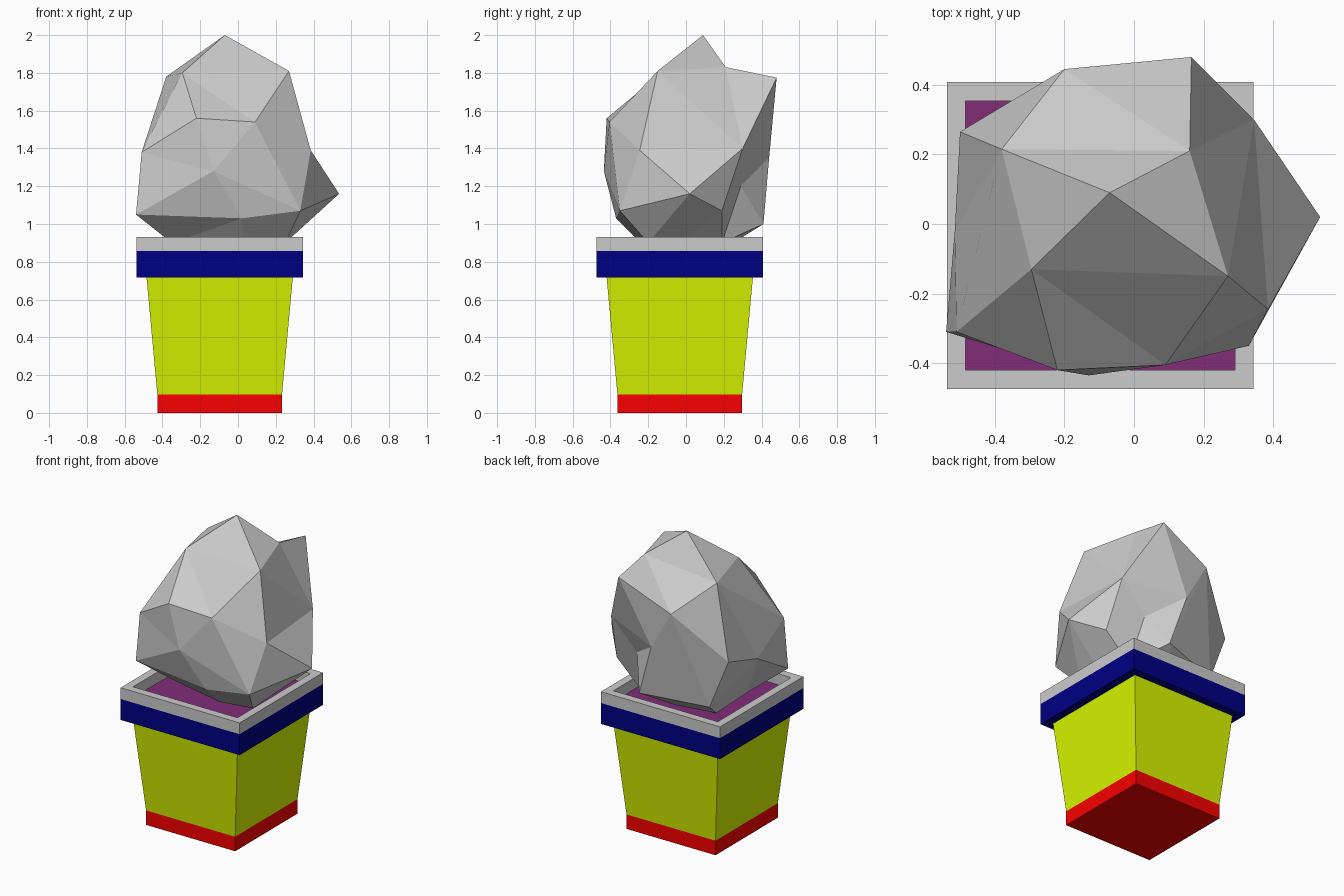
import bpy, bmesh
from mathutils import Vector

if "Cube" in bpy.data.objects:
    bpy.data.objects.remove(bpy.data.objects["Cube"])

CX, CY = -0.097, -0.033   # pot axis


def finish(bm, name, color=None):
    bmesh.ops.recalc_face_normals(bm, faces=bm.faces)
    mesh = bpy.data.meshes.new(name)
    bm.to_mesh(mesh)
    bm.free()
    obj = bpy.data.objects.new(name, mesh)
    bpy.context.collection.objects.link(obj)
    if color:
        mat = bpy.data.materials.new(name + "_colour")
        mat.diffuse_color = (*color, 1)
        mat.use_nodes = True
        mat.node_tree.nodes["Principled BSDF"].inputs["Base Color"].default_value = mat.diffuse_color
        mesh.materials.append(mat)
    return obj


def square_loft(name, profile, color=None, cap_start=False, closed=False):
    """Sweep a (half width, z) profile around a square."""
    bm = bmesh.new()
    corners = [(-1, -1), (1, -1), (1, 1), (-1, 1)]
    rings = [[bm.verts.new((CX + sx * h, CY + sy * h, z)) for sx, sy in corners]
             for h, z in profile]
    pairs = list(zip(rings, rings[1:]))
    if closed:
        pairs.append((rings[-1], rings[0]))
    for a, b in pairs:
        for i in range(4):
            j = (i + 1) % 4
            bm.faces.new((a[i], a[j], b[j], b[i]))
    if cap_start:
        bm.faces.new(rings[0][::-1])
    return finish(bm, name, color)


# Pot
square_loft("pot_base", [(0.33, 0), (0.33, 0.097)], (0.95, 0, 0), cap_start=True)
square_loft("pot_body", [(0.33, 0.097), (0.387, 0.716)], (0.68, 0.92, 0))
square_loft("pot_band", [(0.387, 0.716), (0.441, 0.716), (0.441, 0.856)], (0, 0, 0.23))
square_loft("pot_rim", [(0.387, 0.856), (0.441, 0.856), (0.441, 0.932), (0.387, 0.932)],
            closed=True)

# Soil
bm = bmesh.new()
bm.faces.new([bm.verts.new((CX + sx * 0.387, CY + sy * 0.387, 0.858))
              for sx, sy in [(-1, -1), (1, -1), (1, 1), (-1, 1)]])
finish(bm, "soil", (0.22, 0.025, 0.19))


def connect(bm, p, q):
    """Turn the triangle edges between p and q until they share an edge."""
    for _ in range(6):
        if any(e.other_vert(p) is q for e in p.link_edges):
            return
        n = p.co.cross(q.co)
        for f in p.link_faces:
            e = next(e for e in f.edges if p not in e.verts)
            u, w = e.verts
            mid = u.co + w.co
            if n.dot(u.co) * n.dot(w.co) < 0 and mid.dot(q.co - p.co) > -0.5:
                bmesh.utils.edge_rotate(e)
                break
        else:
            return


# Faceted bush: corner points, joined by the hull of their directions
points = [
    (-.07, .09, 2.0), (.16, .21, 1.83), (-.38, .215, 1.78), (-.2, .445, 1.61),
    (.165, .48, 1.775), (.345, .3, 1.4), (.27, -.15, 1.81), (-.295, -.13, 1.8),
    (.535, .02, 1.16), (.385, -.245, 1.39), (.33, -.35, 1.07), (.09, -.405, 1.54),
    (-.22, -.42, 1.56), (-.13, -.435, 1.28), (-.54, -.31, 1.05), (-.5, .265, 1.3),
    (-.51, -.31, 1.38), (-.515, -.02, 1.22), (.38, .19, 1.07), (.06, .41, 1.0),
    (-.05, .44, 1.35), (.16, .29, 1.2), (-.37, .28, .97), (.02, -.37, 1.03),
    (-.35, -.15, .9), (.03, -.24, .9), (.24, -.02, .9), (.2, .19, .9),
    (-.1, .25, .9), (-.05, 0, .865), (.25, -.2, .9), (-.33, .15, .87),
]
centre = Vector((-0.03, 0, 1.35))
bm = bmesh.new()
placed = [(bm.verts.new((Vector(p) - centre).normalized()), p) for p in points]
bmesh.ops.convex_hull(bm, input=bm.verts)
for a, b in [(1, 3), (1, 2), (3, 19)]:      # creases around the back spike
    connect(bm, placed[a][0], placed[b][0])
for v, p in placed:
    v.co = p
finish(bm, "bush")
